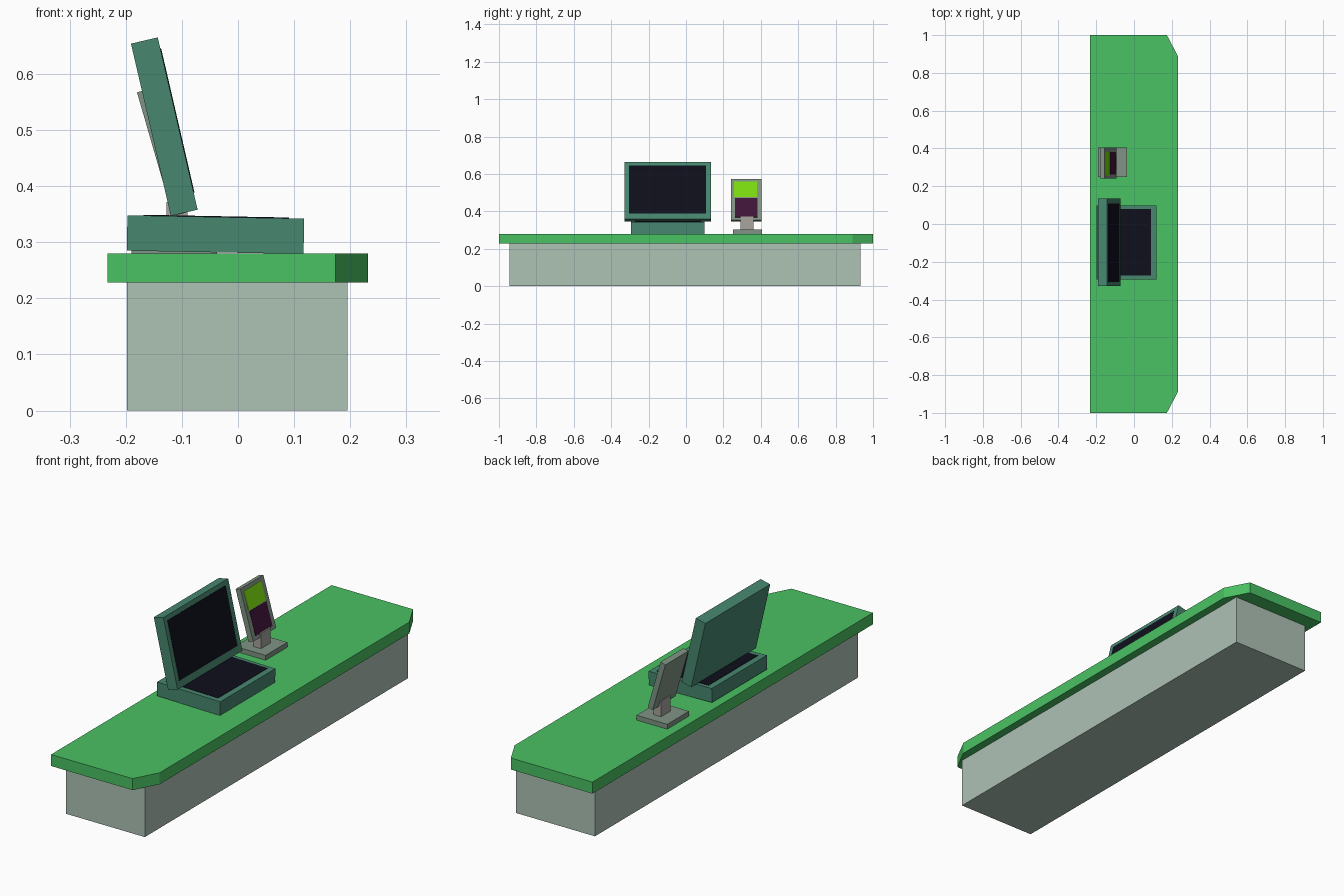
import bpy
import bmesh
from mathutils import Vector

if "Cube" in bpy.data.objects:
    bpy.data.objects.remove(bpy.data.objects["Cube"])


def material(name, rgb):
    m = bpy.data.materials.new(name)
    lin = [c / 12.92 if c < 0.04 else ((c + 0.055) / 1.055) ** 2.4 for c in rgb]
    m.diffuse_color = (*lin, 1)
    m.use_nodes = True
    m.node_tree.nodes["Principled BSDF"].inputs["Base Color"].default_value = m.diffuse_color
    return m


PALE = material("pale_cabinet", (0.68, 0.76, 0.71))
GREEN = material("green_top", (0.29, 0.76, 0.39))
TEAL = material("teal_casing", (0.28, 0.53, 0.44))
DARK = material("dark_glass", (0.06, 0.06, 0.11))
GREY = material("reader_casing", (0.50, 0.58, 0.52))
STEM = material("reader_stem", (0.66, 0.64, 0.62))
LIME = material("lime_display", (0.48, 0.86, 0.06))
PLUM = material("plum_keypad", (0.25, 0.08, 0.22))


def prism(name, points, offset, mat):
    """Extrude a flat outline along an offset vector."""
    bm = bmesh.new()
    face = bm.faces.new([bm.verts.new(p) for p in points])
    ext = bmesh.ops.extrude_face_region(bm, geom=[face])
    moved = [g for g in ext["geom"] if isinstance(g, bmesh.types.BMVert)]
    bmesh.ops.translate(bm, verts=moved, vec=offset)
    # keep both caps so the solid is closed
    bmesh.ops.holes_fill(bm, edges=bm.edges[:])
    bmesh.ops.recalc_face_normals(bm, faces=bm.faces[:])
    me = bpy.data.meshes.new(name)
    bm.to_mesh(me)
    bm.free()
    me.materials.append(mat)
    ob = bpy.data.objects.new(name, me)
    bpy.context.collection.objects.link(ob)
    return ob


def box(name, x, y, z, mat):
    pts = [(x[0], y[0], z[0]), (x[1], y[0], z[0]), (x[1], y[1], z[0]), (x[0], y[1], z[0])]
    return prism(name, pts, (0, 0, z[1] - z[0]), mat)


def slab(name, start, end, y, depth, mat, span=(0, 1), proud=0.0):
    """Tilted plate whose working face runs start -> end in the xz plane."""
    a, b = Vector(start), Vector(end)
    d = b - a
    n = Vector((d.y, -d.x)).normalized()
    p, q = a + d * span[0] + n * proud, a + d * span[1] + n * proud
    outline = [p, q, q - n * depth, p - n * depth]
    return prism(name, [(v.x, y[0], v.y) for v in outline], (0, y[1] - y[0], 0), mat)


# Counter: cabinet and worktop with two clipped corners
box("cabinet", (-0.198, 0.195), (-0.943, 0.932), (0, 0.228), PALE)
prism("worktop", [(-0.233, -1, 0.228), (0.174, -1, 0.228), (0.232, -0.89, 0.228),
                  (0.232, 0.89, 0.228), (0.174, 1, 0.228), (-0.233, 1, 0.228)],
      (0, 0, 0.052), GREEN)

# Register: slightly sloped base with key panel, and tilted monitor
base = ((0.118, 0.342), (-0.197, 0.348))
slab("register_base", *base, (-0.295, 0.098), 0.063, TEAL)
slab("register_keys", *base, (-0.272, 0.08), 0.004, DARK, (0.085, 0.91), 0.0015)
monitor = ((-0.072, 0.358), (-0.143, 0.665))
slab("monitor_casing", *monitor, (-0.328, 0.134), 0.049, TEAL)
slab("monitor_glass", *monitor, (-0.306, 0.108), 0.004, DARK, (0.10, 0.935), 0.0015)

# Card reader: foot, stem, tilted head with display and keypad
box("reader_foot", (-0.19, -0.037), (0.25, 0.405), (0.28, 0.302), GREY)
box("reader_stem", (-0.127, -0.09), (0.292, 0.36), (0.30, 0.372), STEM)
head = ((-0.092, 0.353), (-0.156, 0.574))
slab("reader_head", *head, (0.24, 0.404), 0.025, GREY)
slab("reader_keypad", *head, (0.262, 0.382), 0.004, PLUM, (0.07, 0.54), 0.0015)
slab("reader_display", *head, (0.257, 0.38), 0.004, LIME, (0.56, 0.93), 0.0015)
